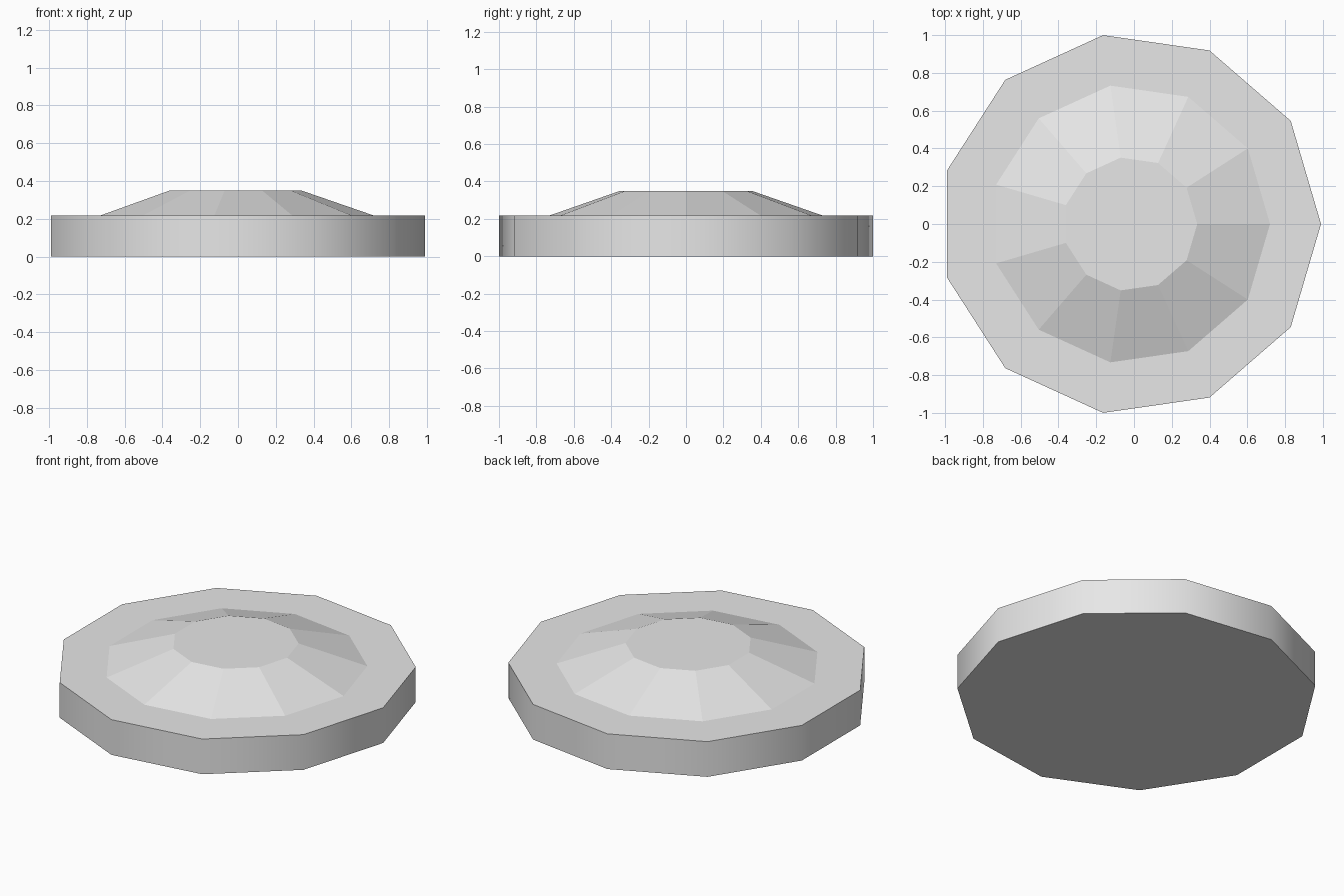
import bpy
import bmesh
from math import cos, sin, tau, radians

SIDES = 11
CENTRE_X = -0.02   # centres the bounds of the odd-sided polygon

cube = bpy.data.objects.get("Cube")
if cube:
    bpy.data.objects.remove(cube, do_unlink=True)

grey = bpy.data.materials.new("light_grey")
grey.use_nodes = True
grey.diffuse_color = (0.8, 0.8, 0.8, 1)
grey.node_tree.nodes["Principled BSDF"].inputs["Base Color"].default_value = (0.8, 0.8, 0.8, 1)


def loft(name, profile, cap_bottom=False, cap_top=False):
    """Skin polygon rings given as (radius, height) pairs."""
    bm = bmesh.new()
    rings = []
    for radius, z in profile:
        rings.append([bm.verts.new((CENTRE_X + radius * cos(tau * i / SIDES),
                                    radius * sin(tau * i / SIDES), z))
                      for i in range(SIDES)])
    for low, high in zip(rings, rings[1:]):
        for i in range(SIDES):
            j = (i + 1) % SIDES
            bm.faces.new((low[i], low[j], high[j], high[i]))
    if cap_bottom:
        bm.faces.new(rings[0][::-1])
    if cap_top:
        bm.faces.new(rings[-1])
    mesh = bpy.data.meshes.new(name)
    bm.to_mesh(mesh)
    bm.free()
    mesh.materials.append(grey)
    obj = bpy.data.objects.new(name, mesh)
    bpy.context.collection.objects.link(obj)
    return obj


# Thick base disc: floor, smooth wall and flat rim around the boss
base = loft("base_disc", [(1.01, 0), (1.01, 0.217), (0.74, 0.217)], cap_bottom=True)
bpy.ops.object.select_all(action='DESELECT')
base.select_set(True)
bpy.context.view_layer.objects.active = base
bpy.ops.object.shade_smooth_by_angle(angle=radians(40))

# Faceted sloping boss with a flat top
loft("raised_boss", [(0.74, 0.217), (0.355, 0.35)], cap_top=True)
